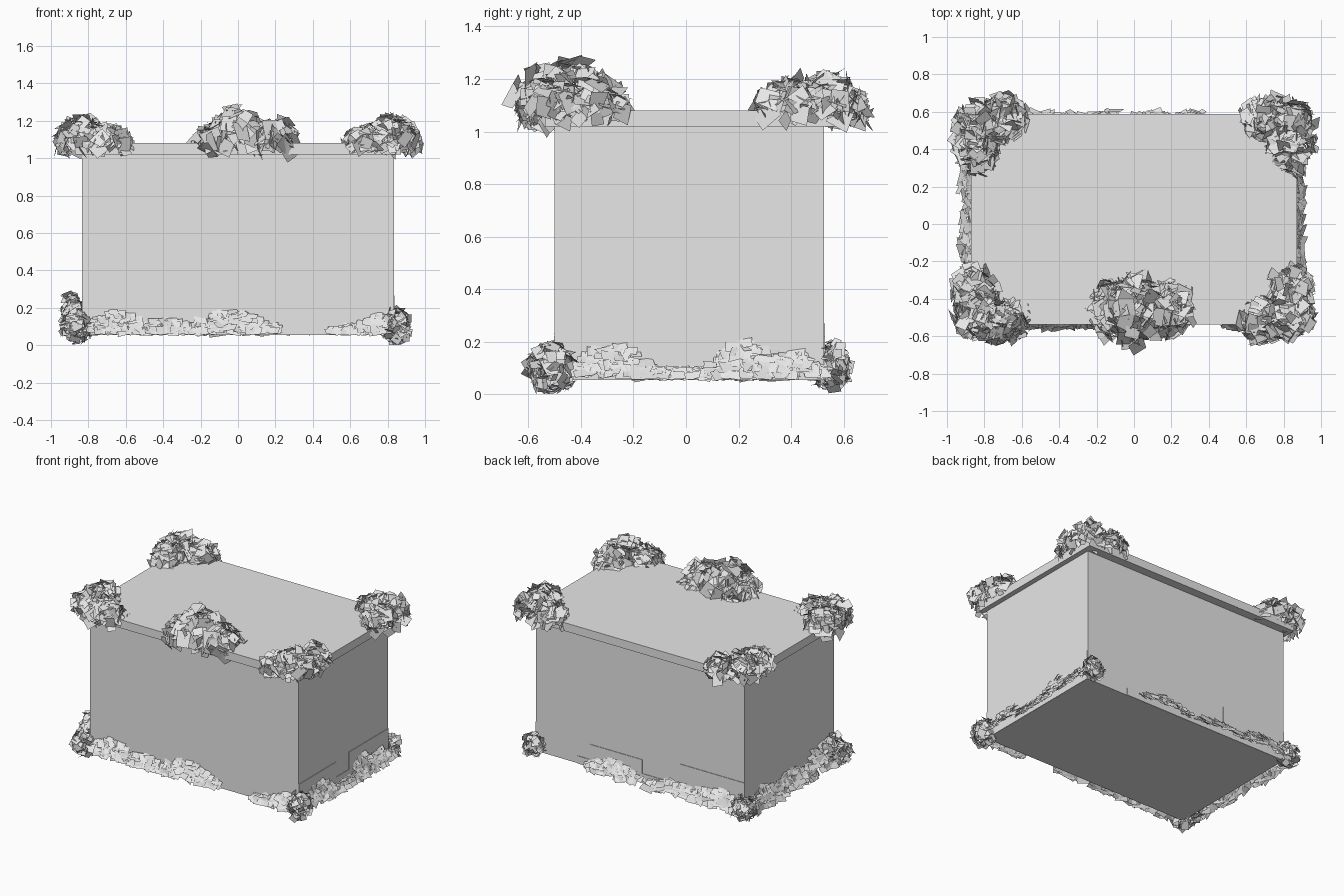
import bpy, bmesh, math, random
from mathutils import Vector

random.seed(7)
if "Cube" in bpy.data.objects:
    bpy.data.objects.remove(bpy.data.objects["Cube"], do_unlink=True)

grey = bpy.data.materials.new("plain_grey")
grey.use_nodes = True
COLOUR = (0.8, 0.8, 0.8, 1)
grey.diffuse_color = COLOUR
grey.node_tree.nodes["Principled BSDF"].inputs["Base Color"].default_value = COLOUR

# Wall planes of the body
X, FRONT, BACK, BASE, TOP = 0.835, -0.5, 0.525, 0.055, 1.02


def finish(name, bm):
    mesh = bpy.data.meshes.new(name)
    bm.to_mesh(mesh)
    bm.free()
    mesh.materials.append(grey)
    obj = bpy.data.objects.new(name, mesh)
    bpy.context.collection.objects.link(obj)
    return obj


def box(name, lo, hi):
    bm = bmesh.new()
    bmesh.ops.create_cube(bm, size=1)
    for v in bm.verts:
        v.co = [lo[i] if v.co[i] < 0 else hi[i] for i in range(3)]
    finish(name, bm)


def card(bm, centre, normal, width, height, spin=0.0):
    """One flat, slightly uneven four-sided leaf or chip."""
    n = normal.normalized()
    side = Vector((0, 0, 1)).cross(n)
    side = side.normalized() if side.length > 0.01 else Vector((1, 0, 0))
    up = n.cross(side)
    u = side * math.cos(spin) + up * math.sin(spin)
    w = n.cross(u)
    verts = []
    for a, b in ((-1, -1), (1, -1), (1, 1), (-1, 1)):
        p = centre + u * a * width * random.uniform(0.35, 0.55) + w * b * height * random.uniform(0.35, 0.55)
        p += n * random.uniform(-0.1, 0.1) * height
        p.x = max(-1, min(1, p.x))
        p.z = max(0, p.z)
        verts.append(bm.verts.new(p))
    bm.faces.new(verts)


def random_direction():
    return Vector([random.gauss(0, 1) for _ in range(3)]).normalized()


def foliage(name, lumps, size, count, floor=-0.15):
    """Bush of loose leaves over rounded lumps: (centre, radii)."""
    bm = bmesh.new()
    for centre, radii in lumps:
        for _ in range(count):
            d = random_direction()
            if d.z < floor:
                d.z *= -1
            r = random.uniform(0.62, 0.95)
            p = Vector([centre[i] + d[i] * radii[i] * r for i in range(3)])
            s = size * random.uniform(0.65, 1.2)
            card(bm, p, d + random_direction() * 0.75, s, s * 0.8, random.uniform(0, math.pi))
    finish(name, bm)


def wall_point(side, t, out, z):
    return {"front": Vector((t, FRONT - out, z)), "back": Vector((t, BACK + out, z)),
            "left": Vector((X + out, t, z)), "right": Vector((-X - out, t, z))}[side]


def chip_bank(name, side, depth, humps):
    """Low bank of overlapping chips against a wall: (start, end, height)."""
    bm = bmesh.new()
    outward = wall_point(side, 0, 1, 0) - wall_point(side, 0, 0, 0)
    for start, end, height in humps:
        for _ in range(int((end - start) * 260)):
            f = random.random()
            top = height * (0.55 + 0.45 * math.sin(math.pi * f))
            k = random.random()
            z = BASE + 0.015 + k * max(0.02, top - BASE - 0.03)
            out = 0.012 + (depth - 0.03) * (1 - k) * random.uniform(0.6, 1)
            normal = outward + Vector((0, 0, 0.7)) + random_direction() * 0.4
            card(bm, wall_point(side, start + (end - start) * f, out, z), normal,
                 random.uniform(0.05, 0.11), random.uniform(0.03, 0.05), random.uniform(-0.25, 0.25))
    finish(name, bm)


def stepped_plate(name, side, profile):
    """Thin plate on a wall under a stepped top line."""
    bm = bmesh.new()
    outline = [(profile[0][0], BASE)] + profile + [(profile[-1][0], BASE)]
    face = bm.faces.new([bm.verts.new(wall_point(side, t, 0.001, z)) for t, z in outline])
    outward = wall_point(side, 0, 1, 0) - wall_point(side, 0, 0, 0)
    solid = bmesh.ops.extrude_face_region(bm, geom=[face])
    for v in solid["geom"]:
        if isinstance(v, bmesh.types.BMVert):
            v.co += outward * 0.004
    bmesh.ops.recalc_face_normals(bm, faces=bm.faces)
    finish(name, bm)


# Solid block and its overhanging lid
box("body", (-X, FRONT, BASE), (X, BACK, TOP))
box("lid", (-0.872, -0.537, TOP), (0.872, 0.588, 1.08))

# Stepped plates low on the left and back walls
stepped_plate("left_plate", "left", [
    (FRONT, 0.25), (-0.075, 0.25), (-0.075, 0.14), (0.07, 0.14), (0.07, 0.265), (BACK, 0.265)])
stepped_plate("back_plate", "back", [
    (-X, 0.27), (-0.32, 0.27), (-0.32, 0.12), (-0.02, 0.12),
    (-0.02, 0.22), (0.4, 0.22), (0.4, 0.11), (0.5, 0.11)])

# Bushes on the lid corners, each a pair of lumps wrapping the corner
for label, sx, sy in (("front_left", 1, -1), ("front_right", -1, -1),
                      ("back_left", 1, 1), ("back_right", -1, 1)):
    y_side, y_end = (0.42, 0.57) if sy > 0 else (-0.37, -0.52)
    foliage(label + "_lid_bush", [
        ((sx * 0.84, y_side, 1.06), (0.14, 0.17, 0.15)),
        ((sx * 0.71, y_end, 1.06), (0.15, 0.13, 0.12)),
        ((sx * 0.84, y_end - sy * 0.03, 1.07), (0.13, 0.13, 0.16))], 0.085, 120)

# Bush in the middle of the front edge
foliage("middle_lid_bush", [
    ((-0.11, -0.45, 1.06), (0.13, 0.17, 0.13)),
    ((0.0, -0.46, 1.08), (0.16, 0.22, 0.21)),
    ((0.19, -0.46, 1.05), (0.14, 0.18, 0.16))], 0.1, 110)

# Small bushes at the foot of the corners
foliage("front_right_foot_bush", [
    ((-0.87, -0.52, 0.1), (0.09, 0.09, 0.09)),
    ((-0.89, -0.42, 0.16), (0.06, 0.1, 0.12))], 0.06, 90, -1)
foliage("front_left_foot_bush", [((0.85, -0.51, 0.1), (0.08, 0.1, 0.1))], 0.055, 130, -1)
foliage("back_left_foot_bush", [((0.82, 0.57, 0.12), (0.09, 0.05, 0.09))], 0.05, 100, -1)
foliage("back_right_foot_bush", [((-0.85, 0.55, 0.1), (0.09, 0.08, 0.09))], 0.055, 110, -1)

# Banks of chips along the foot of the walls
chip_bank("front_bank", "front", 0.08, [
    (-0.8, -0.5, 0.2), (-0.55, -0.2, 0.15), (-0.25, 0.2, 0.2), (0.5, 0.7, 0.12), (0.65, 0.85, 0.18)])
chip_bank("back_bank", "back", 0.1, [
    (-0.82, -0.45, 0.2), (-0.5, -0.1, 0.15), (0.0, 0.4, 0.17)])
chip_bank("left_bank", "left", 0.09, [
    (-0.45, -0.1, 0.2), (-0.15, 0.15, 0.11), (0.1, 0.35, 0.21), (0.28, 0.53, 0.18)])
chip_bank("right_bank", "right", 0.12, [
    (-0.48, -0.15, 0.24), (-0.2, 0.25, 0.18), (0.15, 0.5, 0.18)])
